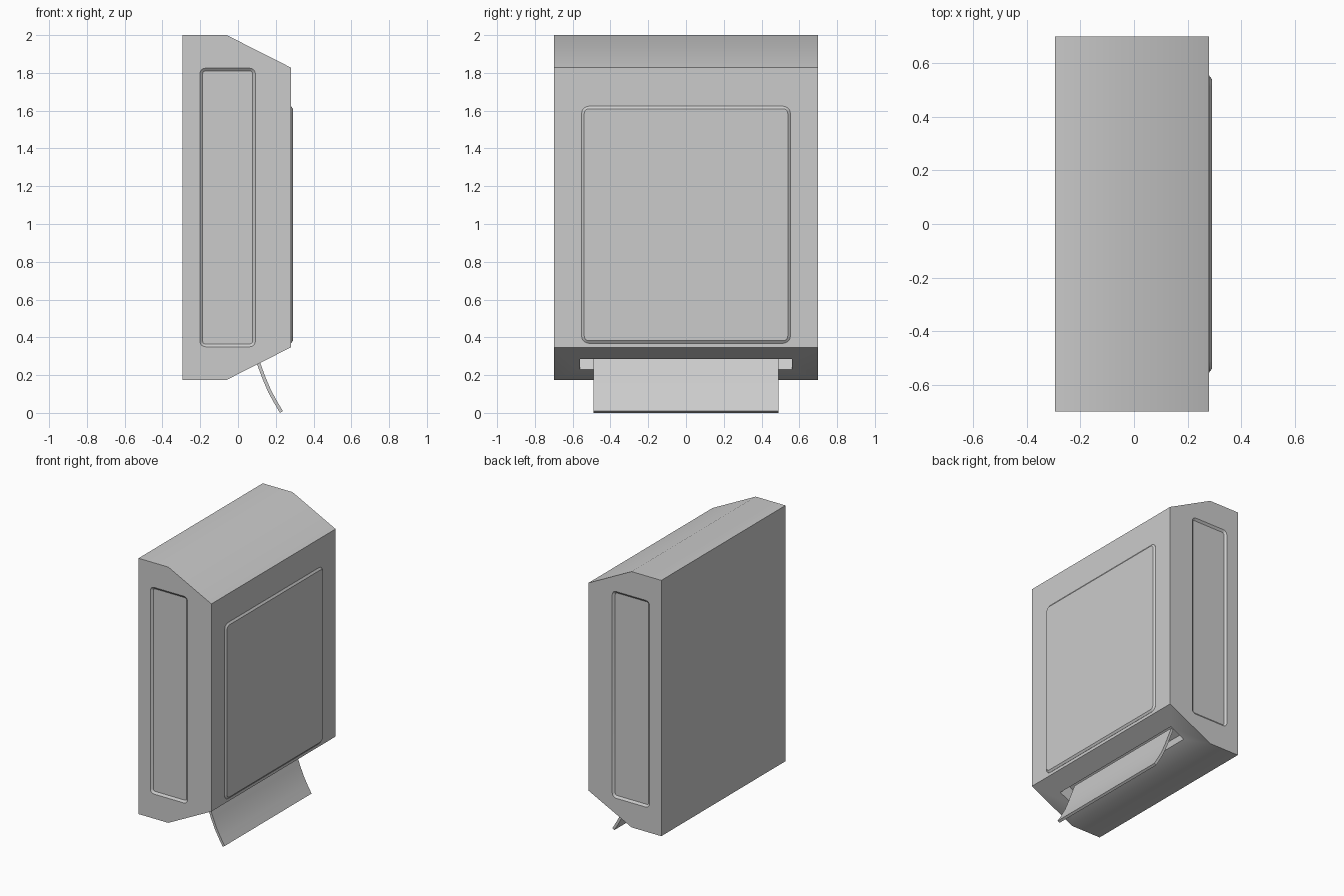
import bpy, bmesh, math

if "Cube" in bpy.data.objects:
    bpy.data.objects.remove(bpy.data.objects["Cube"])


def make_object(name, bm, smooth=True):
    bmesh.ops.recalc_face_normals(bm, faces=bm.faces)
    mesh = bpy.data.meshes.new(name)
    bm.to_mesh(mesh)
    bm.free()
    ob = bpy.data.objects.new(name, mesh)
    bpy.context.collection.objects.link(ob)
    if smooth:
        smooth_by_angle(ob)
    return ob


def smooth_by_angle(ob):
    bpy.ops.object.select_all(action='DESELECT')
    ob.select_set(True)
    bpy.context.view_layer.objects.active = ob
    bpy.ops.object.shade_smooth_by_angle(angle=math.radians(30))


def loft(rings):
    """Closed solid through matching rings of 3D points."""
    bm = bmesh.new()
    vs = [[bm.verts.new(p) for p in r] for r in rings]
    n = len(vs[0])
    for a, b in zip(vs, vs[1:]):
        for i in range(n):
            j = (i + 1) % n
            bm.faces.new((a[i], a[j], b[j], b[i]))
    bm.faces.new(vs[0])
    bm.faces.new(vs[-1])
    return bm


def rounded_rect(u0, u1, v0, v1, r, inset=0.0, steps=5):
    u0, u1, v0, v1 = u0 + inset, u1 - inset, v0 + inset, v1 - inset
    r = r - inset
    centres = [(u1 - r, v1 - r), (u0 + r, v1 - r), (u0 + r, v0 + r), (u1 - r, v0 + r)]
    pts = []
    for k, (cu, cv) in enumerate(centres):
        for s in range(steps + 1):
            a = math.pi / 2 * (k + s / steps)
            pts.append((cu + r * math.cos(a), cv + r * math.sin(a)))
    return pts


def extrude_y(profile, half):
    return loft([[(x, y, z) for x, z in profile] for y in (-half, half)])


def cut(ob, cutter):
    mod = ob.modifiers.new("cut", 'BOOLEAN')
    mod.operation = 'DIFFERENCE'
    mod.solver = 'EXACT'
    mod.object = cutter
    bpy.context.view_layer.objects.active = ob
    bpy.ops.object.modifier_apply(modifier=mod.name)
    bpy.data.objects.remove(cutter)


# Dispenser housing
body = make_object("housing", extrude_y(
    [(-0.295, 0.175), (-0.06, 0.175), (0.28, 0.347),
     (0.28, 1.828), (-0.06, 2.0), (-0.295, 2.0)], 0.7), smooth=False)

# Shallow recessed panels in both sides
for s in (-1, 1):
    rings = []
    for inset, y in ((-0.015, 0.712), (0.0, 0.7), (0.015, 0.688)):
        rings.append([(u, s * y, v) for u, v in
                      rounded_rect(-0.202, 0.092, 0.35, 1.825, 0.03, inset)])
    cut(body, make_object("side_recess_cutter", loft(rings), smooth=False))

# Paper slot cut square to the sloping underside
slope = math.atan2(0.172, 0.34)
dx, dz = -math.sin(slope), math.cos(slope)
low, high = (0.047, 0.229), (0.156, 0.284)
slot = [(p[0] + dx * d, p[1] + dz * d)
        for p, d in ((low, -0.05), (high, -0.05), (high, 0.1), (low, 0.1))]
cut(body, make_object("slot_cutter", extrude_y(slot, 0.56), smooth=False))
smooth_by_angle(body)

# Raised front panel with chamfered rim
rings = []
for inset, x in ((0.0, 0.275), (0.0, 0.281), (0.014, 0.291)):
    rings.append([(x, u, v) for u, v in
                  rounded_rect(-0.553, 0.553, 0.368, 1.624, 0.04, inset)])
make_object("front_panel", loft(rings))

# Curved paper towel hanging out of the slot
path = [(0.085, 0.325), (0.112, 0.255), (0.138, 0.185), (0.168, 0.115),
        (0.198, 0.06), (0.23, 0.006)]
t = 0.009
left, right = [], []
for i, (x, z) in enumerate(path):
    a, b = path[max(i - 1, 0)], path[min(i + 1, len(path) - 1)]
    tx, tz = b[0] - a[0], b[1] - a[1]
    l = math.hypot(tx, tz)
    nx, nz = -tz / l * t, tx / l * t
    left.append((x + nx, z + nz))
    right.append((x - nx, z - nz))
lift = -min(p[1] for p in left + right)
outline = [(x, z + lift) for x, z in left + right[::-1]]
make_object("paper_towel", extrude_y(outline, 0.49))
